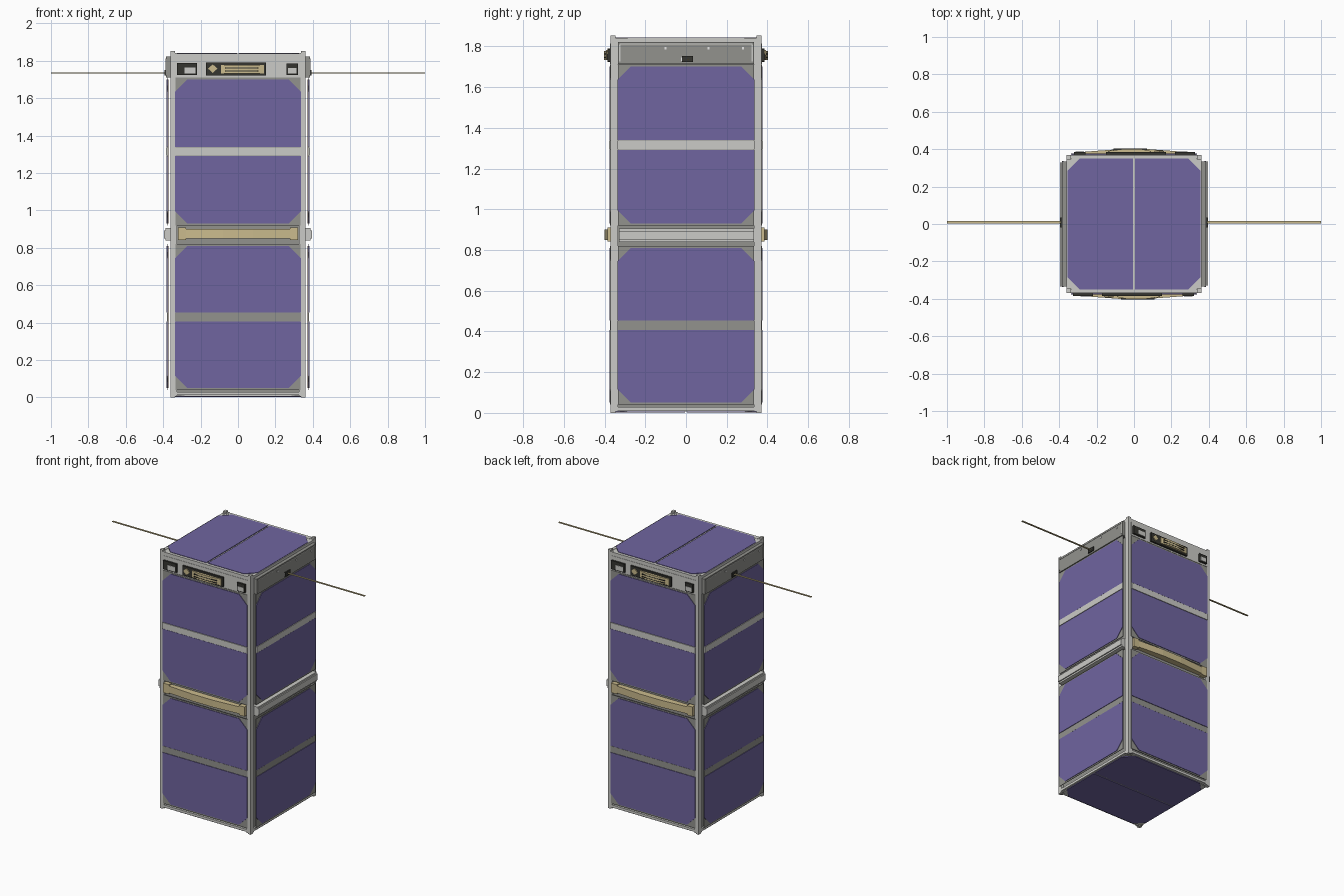
import bpy, bmesh
from math import radians
from mathutils import Matrix, Vector

cube = bpy.data.objects.get("Cube")
if cube:
    bpy.data.objects.remove(cube, do_unlink=True)


def material(name, r, g, b):
    m = bpy.data.materials.new(name)
    m.diffuse_color = (r, g, b, 1)
    m.use_nodes = True
    m.node_tree.nodes["Principled BSDF"].inputs["Base Color"].default_value = (r, g, b, 1)
    return m


PURPLE = material("solar cell purple", 0.16, 0.13, 0.35)
LIGHT = material("light aluminium", 0.60, 0.60, 0.57)
GREY = material("board grey", 0.29, 0.29, 0.27)
DARK = material("dark plastic", 0.035, 0.035, 0.03)
TAN = material("tan strip", 0.60, 0.50, 0.27)
COPPER = material("copper backing", 0.35, 0.16, 0.05)
WHITE = material("white marker", 0.85, 0.85, 0.85)


def prism(name, pts, lo, hi, mat, frame=Matrix()):
    """Extrude a flat outline from lo to hi along the frame's third axis."""
    bm = bmesh.new()
    face = bm.faces.new([bm.verts.new((x, y, lo)) for x, y in pts])
    new = bmesh.ops.extrude_face_region(bm, geom=[face])["geom"]
    verts = [v for v in new if isinstance(v, bmesh.types.BMVert)]
    bmesh.ops.translate(bm, verts=verts, vec=(0, 0, hi - lo))
    bmesh.ops.transform(bm, matrix=frame, verts=bm.verts)
    bmesh.ops.recalc_face_normals(bm, faces=bm.faces)
    mesh = bpy.data.meshes.new(name)
    bm.to_mesh(mesh)
    bm.free()
    mesh.materials.append(mat)
    obj = bpy.data.objects.new(name, mesh)
    bpy.context.scene.collection.objects.link(obj)
    return obj


def rect(x0, x1, y0, y1):
    return [(x0, y0), (x1, y0), (x1, y1), (x0, y1)]


def cell(half, v0, v1, top, cut=0.065):
    """Rectangle with the two upper or two lower corners cut off."""
    if top:
        return [(-half, v0), (half, v0), (half, v1 - cut), (half - cut, v1),
                (cut - half, v1), (-half, v1 - cut)]
    return [(cut - half, v0), (half - cut, v0), (half, v0 + cut), (half, v1),
            (-half, v1), (-half, v0 + cut)]


# Wall frame: first axis along the wall, second up, third outward
WALL = Matrix(((1, 0, 0, 0), (0, 0, -1, 0), (0, 1, 0, 0), (0, 0, 0, 1)))
SIDES = ["front", "left", "back", "right"]

# Inner body and corner rails
prism("inner_body", rect(-0.345, 0.345, -0.353, 0.353), 0.014, 1.832, GREY)
for sx in (-1, 1):
    for sy in (-1, 1):
        ell = [(0.36, 0.37), (0.325, 0.37), (0.325, 0.35), (0.342, 0.35),
               (0.342, 0.335), (0.36, 0.335)]
        where = ("left" if sx > 0 else "right") + ("_back" if sy > 0 else "_front")
        prism("rail_" + where, [(x * sx, y * sy) for x, y in ell], 0.006, 1.842, LIGHT)
        foot = [(x * sx, y * sy) for x, y in rect(0.338, 0.36, 0.345, 0.37)]
        prism("foot_" + where, foot, 0, 1.852, LIGHT)

for k, side in enumerate(SIDES):
    turn = Matrix.Rotation(radians(90 * k), 4, "Z")
    wall = turn @ WALL
    is_x = k % 2 == 1
    skin = 0.374 if is_x else 0.368
    edge = 0.36 if is_x else 0.37

    def plate(part, pts, lo, hi, mat):
        return prism(side + "_" + part, pts, lo, hi, mat, wall)

    # End bars of the frame
    plate("top_bar", rect(-0.335, 0.335, 1.815, 1.84), 0.34, edge, LIGHT)
    plate("bottom_bar", rect(-0.335, 0.335, 0.012, 0.03), 0.34, edge, LIGHT)

    # Two solar boards, each with a pair of cells
    for part, v0, v1, strip in (("lower", 0.04, 0.82, GREY), ("upper", 0.92, 1.71, LIGHT)):
        mid = (v0 + v1) / 2
        plate(part + "_backing", rect(-0.33, 0.33, v0 + 0.01, v1 - 0.01),
              skin - 0.003, skin, COPPER)
        plate(part + "_board", rect(-0.335, 0.335, v0, v1), skin, skin + 0.004, GREY)
        for top in (False, True):
            a, b = (mid + 0.024, v1 - 0.01) if top else (v0 + 0.01, mid - 0.024)
            plate(part + ("_top_cell" if top else "_bottom_cell"),
                  cell(0.336, a, b, top), skin + 0.004, skin + 0.008, PURPLE)
        plate(part + "_strip", rect(-0.336, 0.336, mid - 0.022, mid + 0.022),
              skin + 0.004, skin + (0.006 if strip == GREY else 0.010), strip)

    if is_x:
        # Antenna box with a light border and small markers
        plate("antenna_box", rect(-0.335, 0.335, 1.712, 1.822), 0.345, 0.384, GREY)
        for u in (-0.325, 0.325):
            plate("box_border", rect(u - 0.003, u + 0.003, 1.725, 1.81), 0.384, 0.387, LIGHT)
        plate("box_border_top", rect(-0.325, 0.325, 1.808, 1.813), 0.384, 0.387, LIGHT)
        for u in (-0.1, 0.11, 0.28):
            plate("box_screw", rect(u - 0.005, u + 0.005, 1.784, 1.796), 0.384, 0.388, WHITE)
        plate("box_label", rect(-0.024, 0.024, 1.727, 1.745), 0.384, 0.388, WHITE)
        # Middle bar with bevelled long edges
        plate("middle_bar", rect(-0.33, 0.335, 0.838, 0.905), 0.345, 0.388, LIGHT)
        plate("middle_bar_ridge", rect(-0.33, 0.335, 0.85, 0.893), 0.388, 0.396, LIGHT)
    else:
        # Instrument panel with ports
        plate("instrument_panel", rect(-0.335, 0.335, 1.712, 1.815), 0.345, 0.372, LIGHT)
        plate("wide_port", rect(-0.17, 0.15, 1.722, 1.79), 0.372, 0.385, DARK)
        plate("left_port", rect(-0.325, -0.22, 1.725, 1.787), 0.372, 0.385, DARK)
        plate("left_port_tab", rect(-0.285, -0.228, 1.732, 1.765), 0.385, 0.388, LIGHT)
        plate("right_port", rect(0.26, 0.322, 1.725, 1.785), 0.372, 0.385, DARK)
        plate("right_port_tab", rect(0.268, 0.314, 1.732, 1.762), 0.385, 0.388, LIGHT)
        bow = [(-0.09, -0.38), (0.14, -0.38), (0.14, -0.39), (0.05, -0.402),
               (-0.03, -0.402), (-0.09, -0.39)]
        prism(side + "_port_strip", bow, 1.732, 1.778, TAN, turn)
        for v in (1.745, 1.762):
            plate("port_slot", rect(-0.07, 0.11, v - 0.002, v + 0.002), 0.385, 0.403, DARK)
        plate("port_diamond", [(-0.16, 1.758), (-0.135, 1.735), (-0.11, 1.758), (-0.135, 1.781)],
              0.385, 0.392, TAN)
        # Bowed middle band with end blocks and dividers
        band = [(-0.32, -0.35), (0.32, -0.35), (0.32, -0.382), (0.08, -0.4),
                (-0.08, -0.4), (-0.32, -0.382)]
        prism(side + "_middle_band", band, 0.85, 0.9, TAN, turn)
        for u in (-0.3, 0.3):
            plate("band_end", rect(u - 0.022, u + 0.022, 0.842, 0.91), 0.35, 0.386, TAN)

# End covers: split along y on top, along x underneath
FLIP = Matrix.Rotation(radians(180), 4, "X") @ Matrix.Rotation(radians(90), 4, "Z")
for part, frame, base in (("top", Matrix(), 1.832), ("bottom", FLIP, -0.014)):
    prism(part + "_cover", rect(-0.345, 0.345, -0.345, 0.345), base, base + 0.006, LIGHT, frame)
    for s in (-1, 1):
        half = [(0.006, -0.35), (0.29, -0.35), (0.355, -0.285),
                (0.355, 0.285), (0.29, 0.35), (0.006, 0.35)]
        prism(part + "_cell", [(x * s, y) for x, y in half],
              base + 0.006, base + 0.011, PURPLE, frame)

# Tape antennas
for s, side in ((1, "left"), (-1, "right")):
    prism(side + "_antenna", rect(min(0.38 * s, s), max(0.38 * s, s), 0.003, 0.015),
          1.733, 1.738, TAN)
    prism(side + "_antenna_mount", rect(min(0.38 * s, 0.392 * s), max(0.38 * s, 0.392 * s), -0.02, 0.035),
          1.722, 1.752, DARK)
